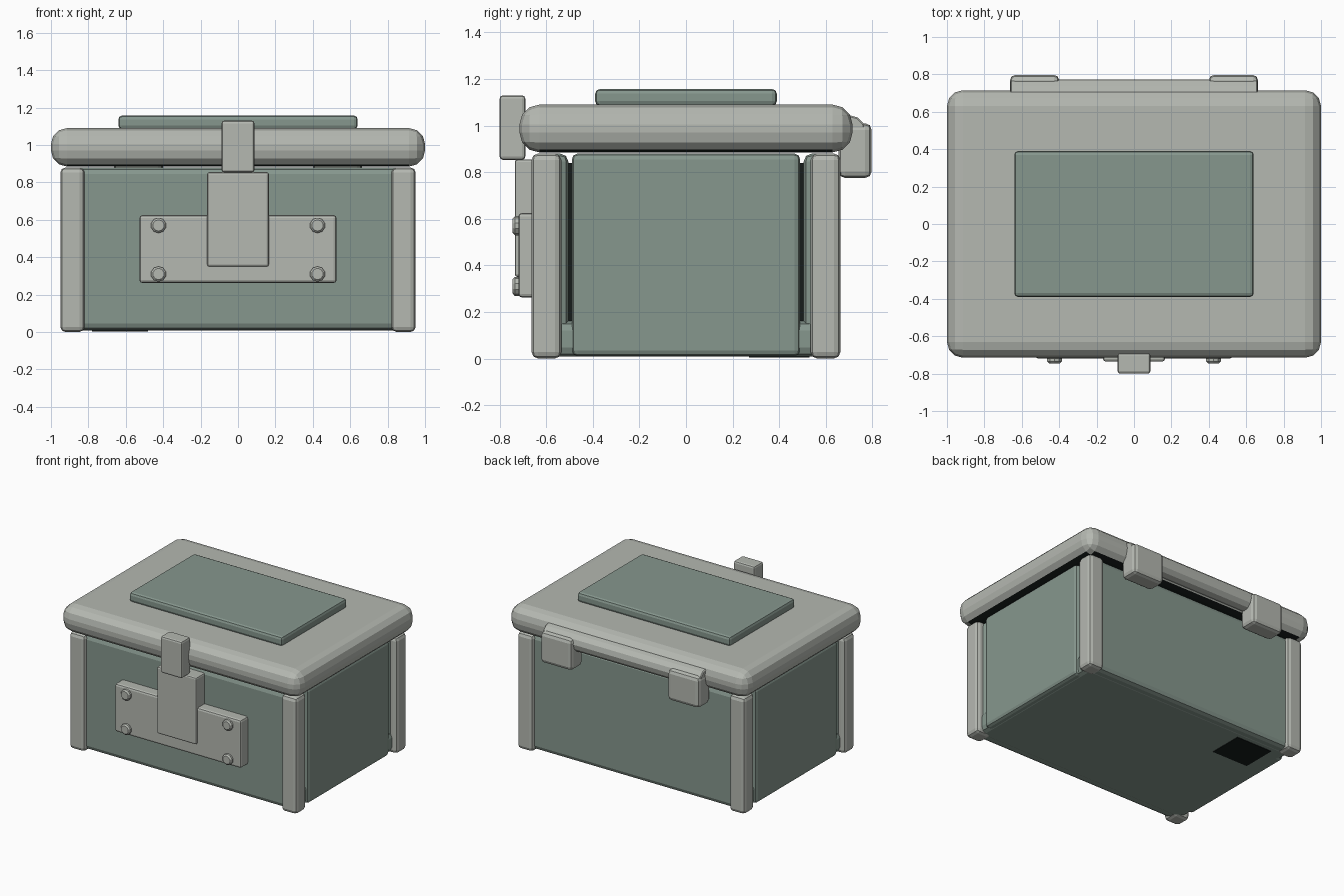
import bpy, bmesh, math
from mathutils import Matrix, Vector

cube = bpy.data.objects.get("Cube")
if cube:
    bpy.data.objects.remove(cube, do_unlink=True)


def material(name, rgb):
    m = bpy.data.materials.new(name)
    m.use_nodes = True
    m.diffuse_color = (*rgb, 1)
    shader = next(n for n in m.node_tree.nodes if n.type == 'BSDF_PRINCIPLED')
    shader.inputs["Base Color"].default_value = (*rgb, 1)
    return m


GREY = material("pale grey metal", (0.46, 0.48, 0.44))
GREEN = material("grey green panel", (0.24, 0.31, 0.27))
DARK = material("dark interior", (0.008, 0.012, 0.011))


def finish(bm, name, mat):
    mesh = bpy.data.meshes.new(name)
    bm.to_mesh(mesh)
    bm.free()
    mesh.materials.append(mat)
    ob = bpy.data.objects.new(name, mesh)
    bpy.context.collection.objects.link(ob)
    return ob


def box(name, x, y, z, mat, bevel=0.0, segments=2):
    """Bevelled box from its (low, high) range on each axis."""
    bm = bmesh.new()
    bmesh.ops.create_cube(bm, size=1)
    size = Vector([r[1] - r[0] for r in (x, y, z)])
    centre = Vector([(r[0] + r[1]) / 2 for r in (x, y, z)])
    bmesh.ops.transform(bm, verts=bm.verts,
                        matrix=Matrix.Translation(centre) @ Matrix.Diagonal((*size, 1)))
    if bevel:
        bmesh.ops.bevel(bm, geom=bm.edges[:], offset=bevel, segments=segments,
                        profile=0.5, affect='EDGES')
    return finish(bm, name, mat)


def cylinder(name, centre, radius, length, axis, sides, mat, bevel):
    bm = bmesh.new()
    bmesh.ops.create_cone(bm, cap_ends=True, segments=sides, radius1=radius,
                          radius2=radius, depth=length)
    rims = [e for e in bm.edges if abs(e.verts[0].co.z - e.verts[1].co.z) < 0.001]
    bmesh.ops.bevel(bm, geom=rims, offset=bevel, segments=1, affect='EDGES')
    turn = Matrix.Rotation(math.pi / 2, 4, axis)
    bmesh.ops.transform(bm, verts=bm.verts, matrix=Matrix.Translation(centre) @ turn)
    return finish(bm, name, mat)


def span(sign, a, b):
    return tuple(sorted((sign * a, sign * b)))


# Body: floor, dark inside and four wall panels
box("floor", (-0.91, 0.91), (-0.6, 0.6), (0.008, 0.16), GREEN, 0.04)
box("dark_interior", (-0.86, 0.86), (-0.56, 0.56), (0.1, 0.84), DARK)
box("floor_patch", (-0.78, -0.48), (0.27, 0.53), (0.004, 0.01), DARK)
for s, side in ((-1, "front"), (1, "back")):
    box(side + "_panel", (-0.9, 0.9), span(s, 0.505, 0.635), (0.01, 0.88), GREEN, 0.035)
for s, side in ((-1, "right"), (1, "left")):
    box(side + "_panel", span(s, 0.8, 0.925), (-0.49, 0.49), (0.01, 0.88), GREEN, 0.025)

# Corner posts
for sx, side in ((-1, "right"), (1, "left")):
    for sy, end in ((-1, "front"), (1, "back")):
        box(f"{end}_{side}_post", span(sx, 0.82, 0.95), span(sy, 0.535, 0.663),
            (0, 0.88), GREY, 0.028)

# Lid with dark underside and raised top panel
lid = box("lid", (-1, 1), (-0.715, 0.715), (0.885, 1.09), GREY, 0.085, 3)
lid.data.materials.append(DARK)
for face in lid.data.polygons:
    if face.normal.z < -0.95:
        face.material_index = 1
box("lid_panel", (-0.64, 0.64), (-0.39, 0.39), (1.085, 1.157), GREEN, 0.02)

# Front latch
box("latch_plate", (-0.527, 0.527), (-0.72, -0.62), (0.262, 0.625), GREY, 0.016)
box("latch_hasp", (-0.165, 0.165), (-0.735, -0.62), (0.35, 0.855), GREY, 0.012)
box("latch_tab", (-0.088, 0.088), (-0.8, -0.69), (0.853, 1.13), GREY, 0.014)
for x in (-0.425, 0.425):
    for z in (0.31, 0.57):
        cylinder("latch_rivet", (x, -0.715, z), 0.041, 0.06, 'X', 10, GREY, 0.01)

# Back hinges and their rod
cylinder("hinge_rod", (0, 0.7, 0.972), 0.073, 1.32, 'Y', 12, GREY, 0.006)
for s, side in ((-1, "right"), (1, "left")):
    box(side + "_hinge", span(s, 0.4, 0.663), (0.655, 0.797), (0.775, 1.01), GREY, 0.028)
